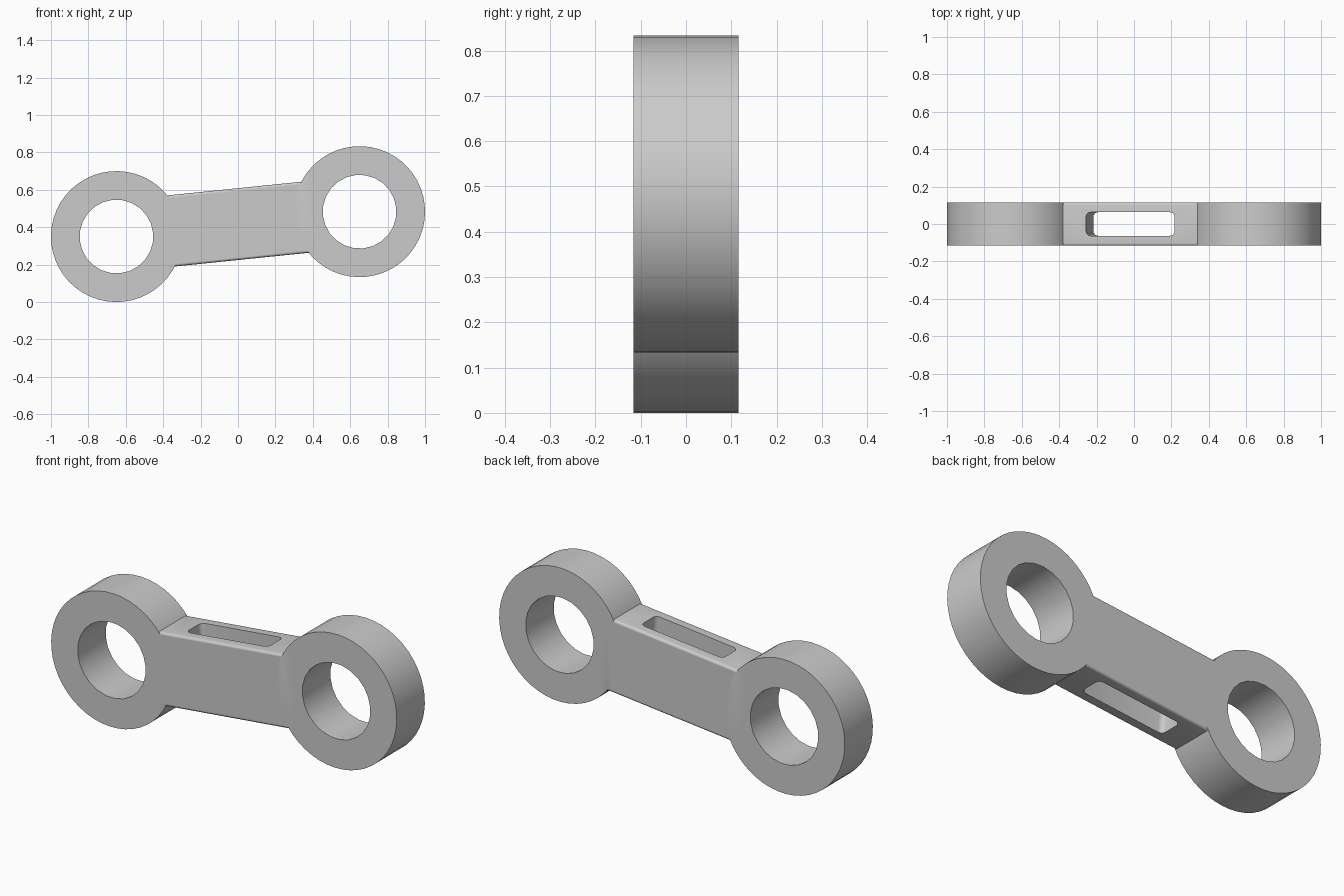
import bpy, bmesh
from math import radians, atan2, hypot
from mathutils import Matrix

if "Cube" in bpy.data.objects:
    bpy.data.objects.remove(bpy.data.objects["Cube"])

HALF_W = 0.116                      # half thickness along y
R_OUT, R_IN = 0.35, 0.197           # ring radii
DX, DZ = 0.65, 0.0665               # ring centre offsets from link centre
REACH, TILT = hypot(DX, DZ), atan2(DZ, DX)


def to_object(name, bm):
    bmesh.ops.recalc_face_normals(bm, faces=bm.faces)
    me = bpy.data.meshes.new(name)
    bm.to_mesh(me)
    bm.free()
    ob = bpy.data.objects.new(name, me)
    bpy.context.collection.objects.link(ob)
    return ob


def cylinder(name, x, r, depth, seg):
    bm = bmesh.new()
    m = Matrix.Translation((x, 0, 0)) @ Matrix.Rotation(radians(90), 4, 'X')
    bmesh.ops.create_cone(bm, cap_ends=True, segments=seg, radius1=r,
                          radius2=r, depth=depth, matrix=m)
    for v in bm.verts:              # keep side faces exactly flush
        v.co.y = depth / 2 if v.co.y > 0 else -depth / 2
    return to_object(name, bm)


def rounded_box(name, hx, hy, hz, axis, radius, seg):
    # box whose edges parallel to one axis are rounded
    bm = bmesh.new()
    bmesh.ops.create_cube(bm, size=2)
    for v in bm.verts:
        v.co.x, v.co.y, v.co.z = v.co.x * hx, v.co.y * hy, v.co.z * hz
    edges = [e for e in bm.edges
             if abs((e.verts[0].co - e.verts[1].co)[axis]) > 1e-4]
    bmesh.ops.bevel(bm, geom=edges, offset=radius, segments=seg,
                    profile=0.5, affect='EDGES')
    return to_object(name, bm)


def combine(target, tool, operation):
    mod = target.modifiers.new("bool", 'BOOLEAN')
    mod.operation, mod.solver, mod.object = operation, 'EXACT', tool
    bpy.context.view_layer.objects.active = target
    bpy.ops.object.modifier_apply(modifier=mod.name)
    bpy.data.objects.remove(tool)


# connecting bar with softened long edges
link = rounded_box("connecting_link", 0.41, HALF_W, 0.191, 0, 0.013, 4)

# end rings
for s in (-1, 1):
    combine(link, cylinder("ring", s * REACH, R_OUT, 2 * HALF_W, 48), 'UNION')
for s in (-1, 1):
    combine(link, cylinder("bore", s * REACH, R_IN, 1, 24), 'DIFFERENCE')

# vertical slot through the bar
combine(link, rounded_box("slot", 0.238, 0.063, 0.4, 2, 0.025, 4), 'DIFFERENCE')

# tilt the link and stand it on the ground
link.data.transform(Matrix.Rotation(-TILT, 4, 'Y'))
low = min(v.co.z for v in link.data.vertices)
link.data.transform(Matrix.Translation((0, 0, -low)))

bpy.ops.object.select_all(action='DESELECT')
link.select_set(True)
bpy.context.view_layer.objects.active = link
bpy.ops.object.shade_smooth_by_angle(angle=radians(30))
